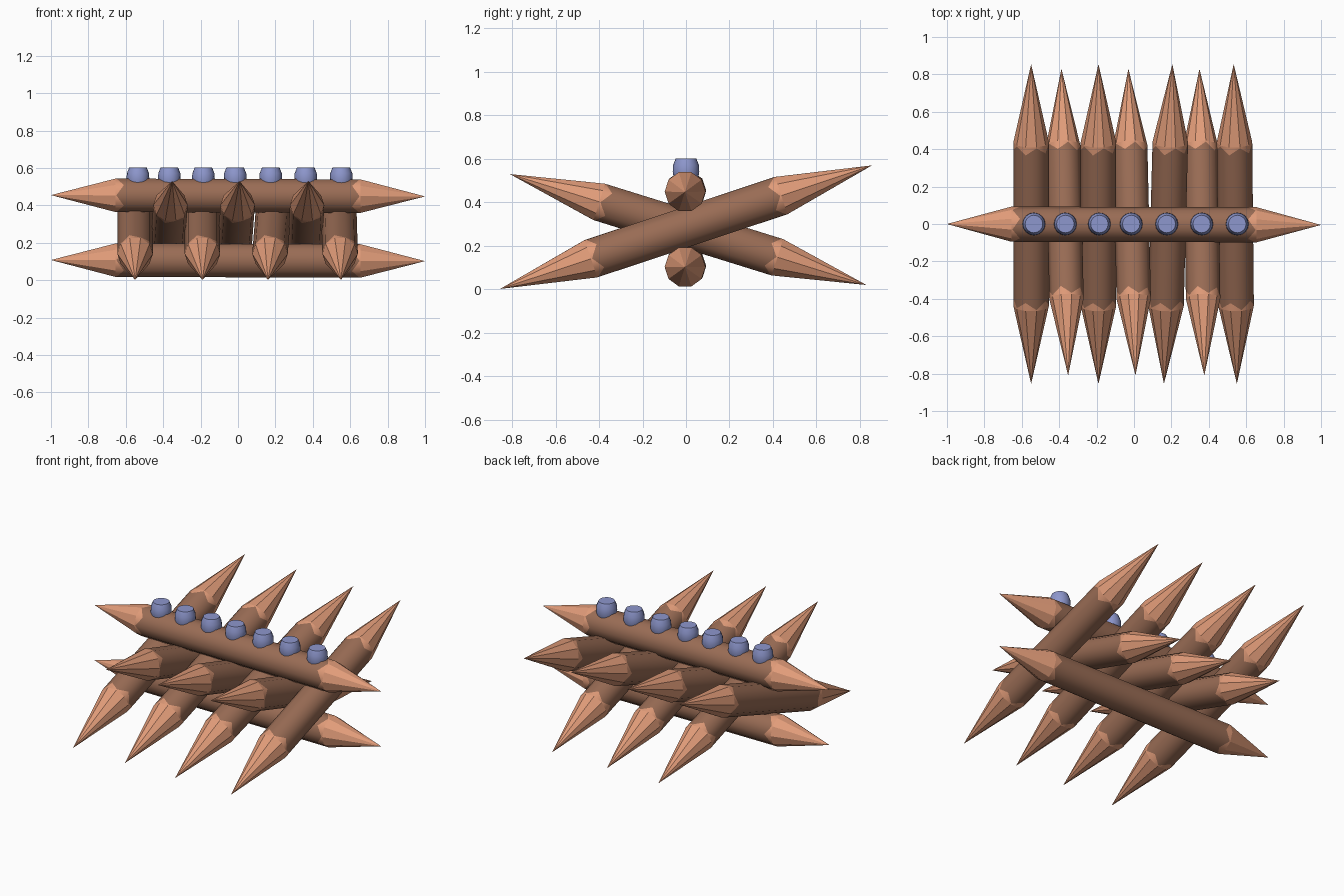
import bpy, bmesh, math
from mathutils import Vector

if "Cube" in bpy.data.objects:
    bpy.data.objects.remove(bpy.data.objects["Cube"])


def material(name, rgb):
    m = bpy.data.materials.new(name)
    m.diffuse_color = (*rgb, 1)
    m.use_nodes = True
    m.node_tree.nodes["Principled BSDF"].inputs["Base Color"].default_value = m.diffuse_color
    return m


BARK = material("brown bark", (0.32, 0.15, 0.09))
WOOD = material("pale cut wood", (0.75, 0.33, 0.19))
KNOB = material("blue knob", (0.27, 0.31, 0.61))
SIDES = 10


def finish(bm, name, mats):
    bmesh.ops.recalc_face_normals(bm, faces=bm.faces)
    mesh = bpy.data.meshes.new(name)
    bm.to_mesh(mesh)
    bm.free()
    for m in mats:
        mesh.materials.append(m)
    ob = bpy.data.objects.new(name, mesh)
    bpy.context.collection.objects.link(ob)
    return ob


def log(name, start, end, radius, point):
    """Round log sharpened at both ends, with a ragged bark edge."""
    start, end = Vector(start), Vector(end)
    axis = end - start
    length = axis.length
    axis.normalize()
    side = axis.cross(Vector((0, 0, 1))).normalized()
    up = side.cross(axis)
    bm = bmesh.new()

    def ring(pos, wave):
        out = []
        for i in range(SIDES):
            a = math.tau * i / SIDES
            d = pos + wave * (i % 2)
            out.append(bm.verts.new(start + axis * d + radius * (side * math.cos(a) + up * math.sin(a))))
        return out

    # shoulder, bark edge, bark edge, shoulder
    rings = [ring(point, 0), ring(point + 0.005, 0.04),
             ring(length - point - 0.005, -0.04), ring(length - point, 0)]
    for k in range(3):
        for i in range(SIDES):
            j = (i + 1) % SIDES
            f = bm.faces.new((rings[k][i], rings[k][j], rings[k + 1][j], rings[k + 1][i]))
            f.material_index = 0 if k == 1 else 1
            f.smooth = True
    # sharpened points
    for tip, r in ((start, rings[0]), (end, rings[3])):
        v = bm.verts.new(tip)
        for i in range(SIDES):
            f = bm.faces.new((v, r[i], r[(i + 1) % SIDES]))
            f.material_index = 1
    return finish(bm, name, (BARK, WOOD))


def knob(name, x):
    """Barrel shaped peg with a flat top."""
    profile = [(0.042, 0.475), (0.056, 0.51), (0.061, 0.54), (0.059, 0.572), (0.047, 0.602)]
    n = 16
    bm = bmesh.new()
    rings = [[bm.verts.new((x + r * math.cos(math.tau * i / n), r * math.sin(math.tau * i / n), z))
              for i in range(n)] for r, z in profile]
    for a, b in zip(rings, rings[1:]):
        for i in range(n):
            j = (i + 1) % n
            bm.faces.new((a[i], a[j], b[j], b[i])).smooth = True
    bm.faces.new(rings[0])
    bm.faces.new(rings[-1])
    return finish(bm, name, (KNOB,))


# horizontal beams
log("top_beam", (-1, 0, 0.455), (1, -0.005, 0.448), 0.094, 0.345)
log("bottom_beam", (-1, 0, 0.108), (1, -0.005, 0.102), 0.094, 0.345)

# stakes rising to the back
for i, (xf, xb) in enumerate([(-0.55, -0.55), (-0.19, -0.19), (0.16, 0.205), (0.55, 0.533)]):
    log(f"back_stake_{i + 1}", (xf, -0.855, 0.002), (xb, 0.855, 0.57), 0.095, 0.44)

# stakes rising to the front
for i, (xf, xb) in enumerate([(-0.352, -0.388), (0.008, -0.03), (0.376, 0.35)]):
    log(f"front_stake_{i + 1}", (xf, -0.81, 0.53), (xb, 0.83, 0.02), 0.092, 0.43)

# row of knobs on the top beam
for i, x in enumerate([-0.535, -0.367, -0.185, -0.015, 0.175, 0.362, 0.552]):
    knob(f"knob_{i + 1}", x)
